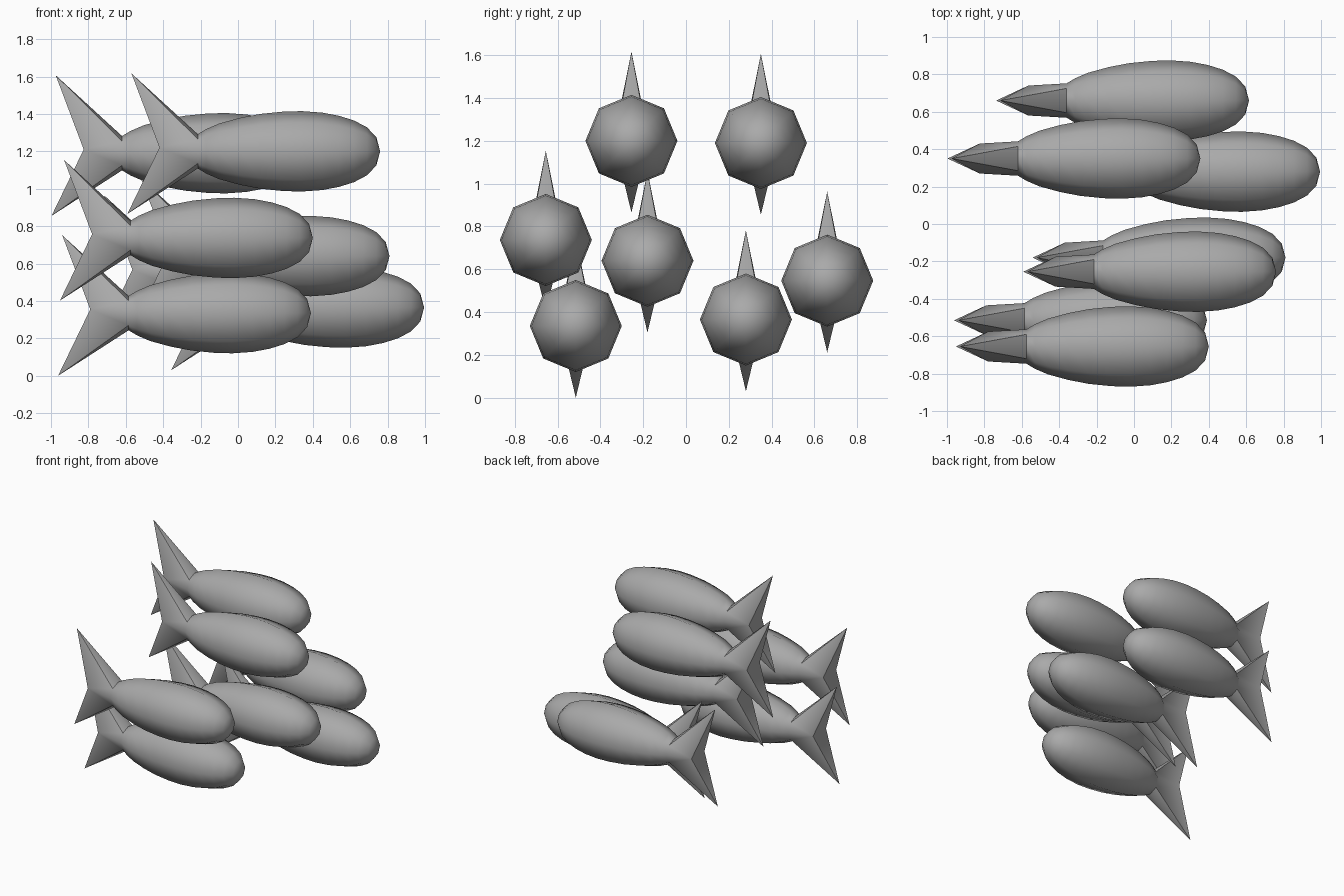
import bpy, bmesh, math

if "Cube" in bpy.data.objects:
    bpy.data.objects.remove(bpy.data.objects["Cube"])

grey = bpy.data.materials.new("plain grey")
grey.diffuse_color = (0.4, 0.4, 0.4, 1)
grey.use_nodes = True
grey.node_tree.nodes["Principled BSDF"].inputs["Base Color"].default_value = grey.diffuse_color

# Body profile: distance behind the nose, radius
PROFILE = [(0.02, 0.075), (0.07, 0.128), (0.14, 0.165), (0.22, 0.19), (0.31, 0.207),
           (0.42, 0.215), (0.52, 0.212), (0.64, 0.200), (0.75, 0.179),
           (0.86, 0.149), (0.93, 0.119), (0.975, 0.092)]
SIDES = 8


def build_fish_mesh():
    bm = bmesh.new()
    # Octagonal body rings, first corner at the top
    rings = []
    for d, r in PROFILE:
        rings.append([bm.verts.new((-d, r * math.sin(k * math.tau / SIDES),
                                    r * math.cos(k * math.tau / SIDES)))
                      for k in range(SIDES)])
    nose = bm.verts.new((0, 0, 0))
    for k in range(SIDES):
        n = (k + 1) % SIDES
        bm.faces.new((nose, rings[0][k], rings[0][n]))
        for a, b in zip(rings, rings[1:]):
            bm.faces.new((a[k], b[k], b[n], a[n]))
    # Forked tail: upper tip, side corner, lower tip, side corner
    tail = [bm.verts.new(p) for p in ((-1.33, 0, 0.417), (-1.18, 0.08, 0.02),
                                      (-1.352, 0, -0.335), (-1.18, -0.08, 0.02))]
    root = rings[-1]
    for q in range(4):
        a, b, c = root[2 * q], root[2 * q + 1], root[(2 * q + 2) % SIDES]
        t, u = tail[q], tail[(q + 1) % 4]
        bm.faces.new((a, t, b))
        bm.faces.new((b, t, u))
        bm.faces.new((b, u, c))
    # Notched back of the tail
    bm.faces.new((tail[0], tail[3], tail[1]))
    bm.faces.new((tail[2], tail[1], tail[3]))
    bmesh.ops.recalc_face_normals(bm, faces=bm.faces)
    mesh = bpy.data.meshes.new("fish")
    bm.to_mesh(mesh)
    bm.free()
    mesh.materials.append(grey)
    return mesh


# The school: nose position of each fish
SCHOOL = [(0.76, -0.255, 1.20), (0.355, 0.35, 1.19), (0.40, -0.655, 0.737),
          (0.81, -0.18, 0.64), (0.39, -0.515, 0.335), (0.995, 0.28, 0.365),
          (0.615, 0.66, 0.547)]

for i, place in enumerate(SCHOOL):
    fish = bpy.data.objects.new(f"fish_{i + 1}", build_fish_mesh())
    bpy.context.collection.objects.link(fish)
    fish.location = place
    bpy.ops.object.select_all(action='DESELECT')
    fish.select_set(True)
    bpy.context.view_layer.objects.active = fish
    bpy.ops.object.shade_smooth_by_angle(angle=math.radians(55))
